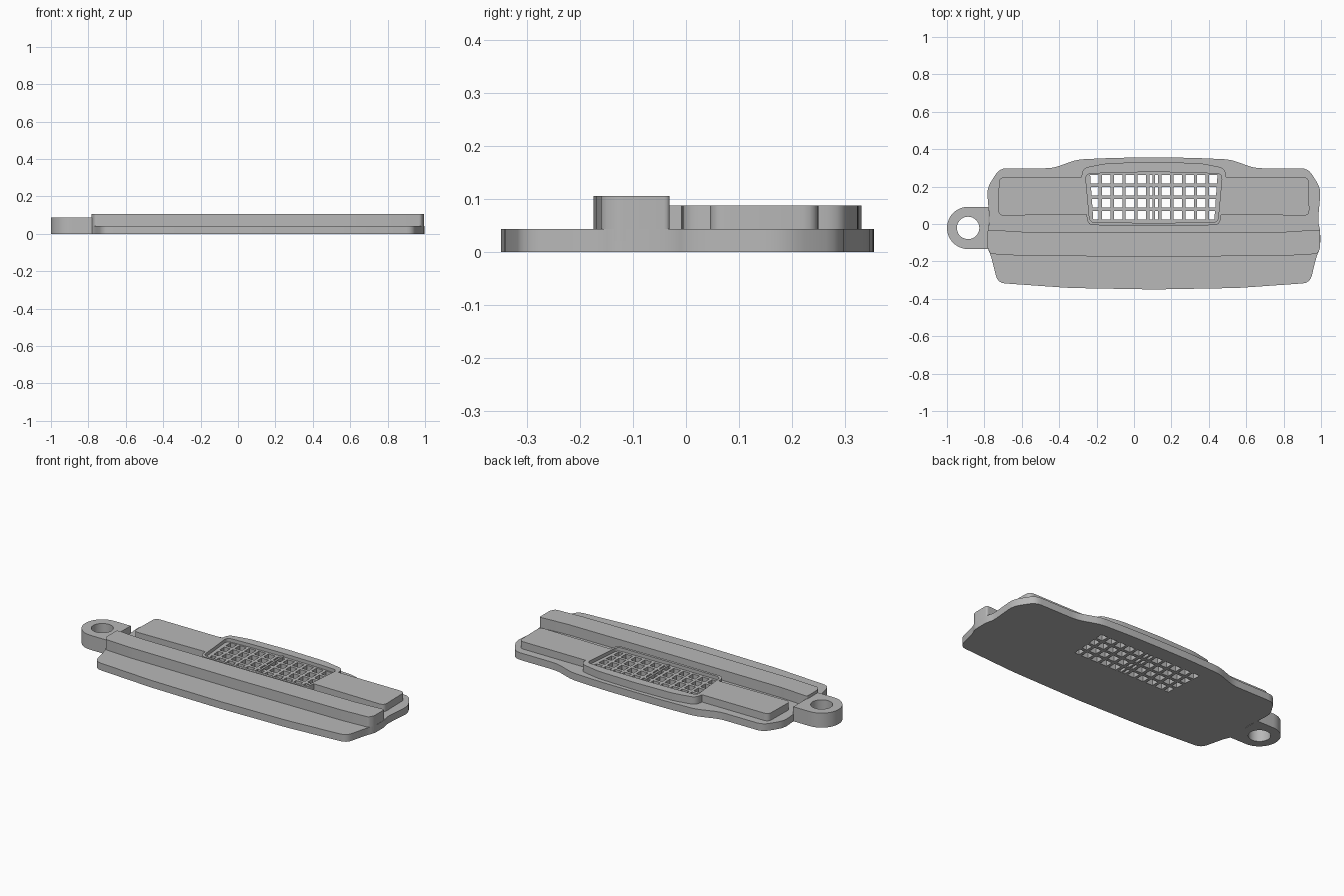
import bpy, bmesh, math
from mathutils import Vector

cube = bpy.data.objects.get("Cube")
if cube:
    bpy.data.objects.remove(cube, do_unlink=True)

CX = 0.106          # centre line of the symmetrical plate
PLATE, RAISED, BAR = 0.043, 0.087, 0.105

grey = bpy.data.materials.new("plain_grey")
grey.use_nodes = True
colour = (0.48, 0.48, 0.48, 1)
grey.diffuse_color = colour
grey.node_tree.nodes["Principled BSDF"].inputs["Base Color"].default_value = colour


def rounded(points, r, steps=4):
    """Round every corner of a closed outline."""
    out = []
    pts = [Vector(p) for p in points]
    for i, p in enumerate(pts):
        a, b = pts[i - 1] - p, pts[(i + 1) % len(pts)] - p
        s = p + a.normalized() * min(r, a.length * 0.45)
        e = p + b.normalized() * min(r, b.length * 0.45)
        for k in range(steps + 1):
            t = k / steps
            out.append(s * (1 - t) ** 2 + p * 2 * t * (1 - t) + e * t * t)
    return out


def mirrored(half):
    """Close a half outline, running from front to back, about the centre line."""
    left = [(-u, y) for u, y in reversed(half) if u > 0]
    return [(CX + u, y) for u, y in list(half) + left]


def prism(name, outlines, z0, z1):
    bm = bmesh.new()
    for outline in outlines:
        low = [bm.verts.new((p[0], p[1], z0)) for p in outline]
        high = [bm.verts.new((p[0], p[1], z1)) for p in outline]
        bm.faces.new(low[::-1])
        bm.faces.new(high)
        n = len(low)
        for i in range(n):
            j = (i + 1) % n
            bm.faces.new((low[i], low[j], high[j], high[i]))
    bmesh.ops.recalc_face_normals(bm, faces=bm.faces)
    mesh = bpy.data.meshes.new(name)
    bm.to_mesh(mesh)
    bm.free()
    mesh.materials.append(grey)
    ob = bpy.data.objects.new(name, mesh)
    bpy.context.collection.objects.link(ob)
    return ob


def cut(ob, cutter):
    mod = ob.modifiers.new("cut", "BOOLEAN")
    mod.operation, mod.solver, mod.object = "DIFFERENCE", "EXACT", cutter
    bpy.context.view_layer.objects.active = ob
    bpy.ops.object.modifier_apply(modifier=mod.name)


# Base plate
plate_half = [(0, -0.35), (0.45, -0.342), (0.835, -0.315), (0.872, -0.165),
              (0.89, -0.13), (0.89, -0.03), (0.877, 0.01), (0.893, 0.19),
              (0.825, 0.298), (0.54, 0.298), (0.41, 0.345), (0.2, 0.354), (0, 0.355)]
plate = prism("base_plate", [rounded(mirrored(plate_half), 0.04)], 0, PLATE)

# Raised bumper bar across the plate
bar_half = [(0, -0.175), (0.7, -0.17), (0.873, -0.16), (0.889, -0.13),
            (0.889, -0.03), (0.7, -0.042), (0, -0.044)]
bar = prism("bumper_bar", [rounded(mirrored(bar_half), 0.012)], 0.02, BAR)

# Grille frame and its recess
frame_half = [(0, -0.01), (0.352, -0.006), (0.39, 0.24), (0.378, 0.3),
              (0.25, 0.325), (0, 0.332)]
recess_half = [(0, 0.006), (0.342, 0.008), (0.366, 0.268), (0.2, 0.275), (0, 0.278)]
frame = prism("grille_frame", [rounded(mirrored(frame_half), 0.03)], PLATE - 0.005, RAISED)
recess = prism("recess_cutter", [rounded(mirrored(recess_half), 0.03)], 0.066, 0.2)

# Grille openings, trimmed to the tapering sides
holes = []
h = 0.0228
for col in range(-5, 6):
    for row in range(4):
        u, y = col * 0.0637, 0.046 + row * 0.0643

        def trim(v, at):
            edge = 0.322 + 0.07 * at
            return CX + max(-edge, min(edge, v))
        lo, hi = y - h, y + h
        holes.append([(trim(u - h, lo), lo), (trim(u + h, lo), lo),
                      (trim(u + h, hi), hi), (trim(u - h, hi), hi)])
hole_cutter = prism("hole_cutter", holes, -0.1, 0.2)
cut(frame, recess)
cut(frame, hole_cutter)
cut(plate, hole_cutter)
for helper in (recess, hole_cutter):
    bpy.data.objects.remove(helper, do_unlink=True)

# Thin upright divider in the middle of the grille
w = 0.006
divider = prism("grille_divider", [[(CX - w, 0.007), (CX + w, 0.007),
                                    (CX + w, 0.277), (CX - w, 0.277)]], 0, 0.072)

# Lamp panels either side of the grille
panels = []
for side, label in ((1, "left"), (-1, "right")):
    outer = rounded([(0.832, 0.045), (0.828, 0.25), (0.6, 0.25), (0.6, 0.045)], 0.03)
    keep = [p for p in outer if p.x > 0.7] + [Vector((0.38, 0.25)), Vector((0.36, 0.052))]
    panels.append(prism(label + "_lamp_panel", [[(CX + side * p.x, p.y) for p in keep]],
                        PLATE - 0.005, RAISED))

# Hanging ring on the right end
R, rx, ry = 0.113, -0.887, -0.021
arc = [math.radians(90 + 180 * i / 24) for i in range(25)]
tab = [(rx + R * math.cos(a), ry + R * math.sin(a)) for a in arc]
ring = prism("hanging_ring", [tab + [(-0.777, ry - R), (-0.777, ry + R)]], 0, RAISED)
turn = [2 * math.pi * i / 40 for i in range(40)]
ring_hole = prism("ring_cutter", [[(rx + 0.06 * math.cos(a), ry + 0.06 * math.sin(a))
                                   for a in turn]], -0.1, 0.2)
cut(ring, ring_hole)
bpy.data.objects.remove(ring_hole, do_unlink=True)

# Smooth the curved walls, keep the edges sharp
bpy.ops.object.select_all(action="DESELECT")
for ob in [plate, bar, frame, divider, ring] + panels:
    ob.select_set(True)
    bpy.context.view_layer.objects.active = ob
bpy.ops.object.shade_smooth_by_angle(angle=math.radians(30))
